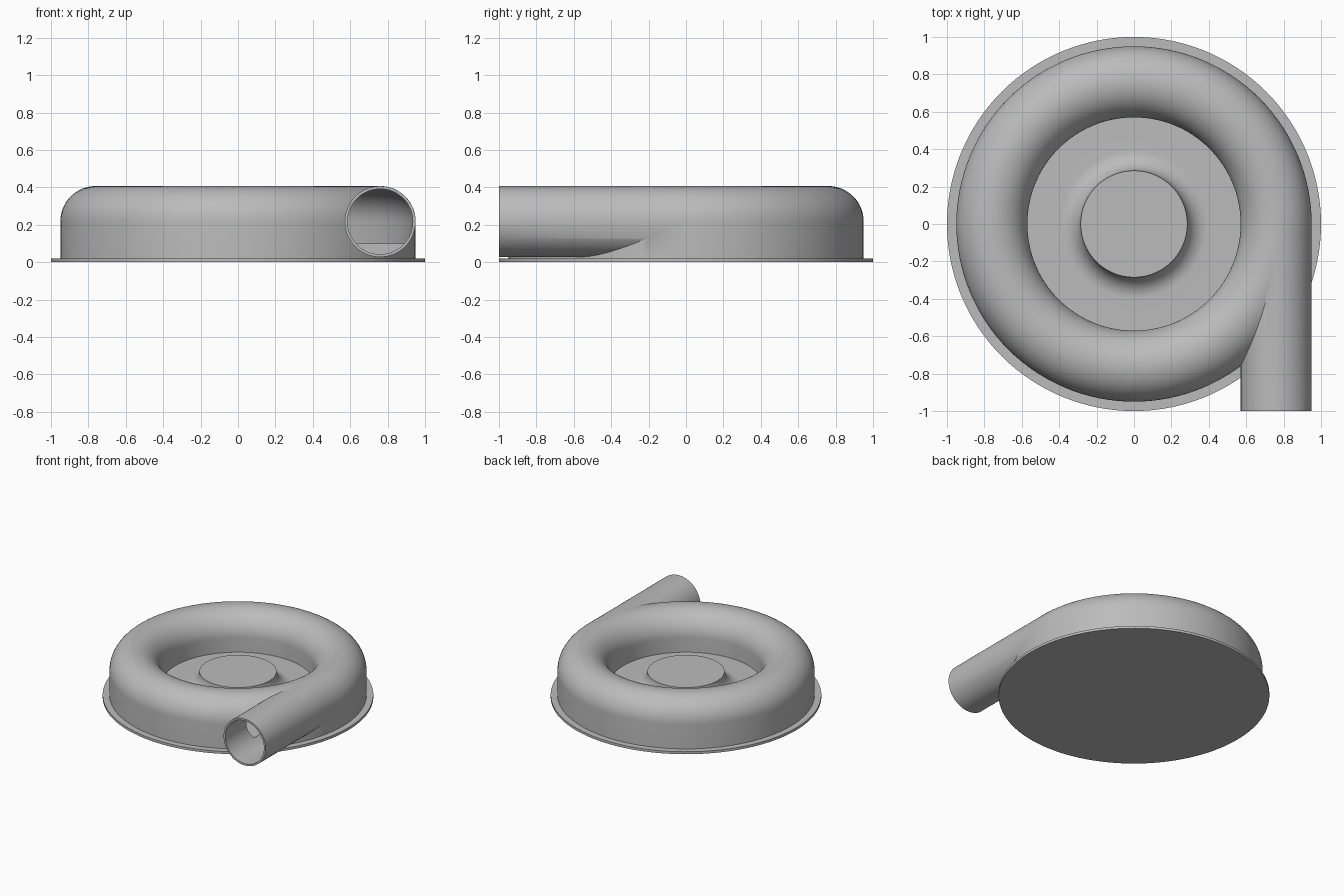
import bpy, bmesh, math
from mathutils import Matrix

if "Cube" in bpy.data.objects:
    bpy.data.objects.remove(bpy.data.objects["Cube"])

RING, TUBE, WALL, MID, FLOOR = 0.76, 0.19, 0.015, 0.217, 0.10

grey = bpy.data.materials.new("light_grey")
grey.use_nodes = True
grey.diffuse_color = (0.5, 0.5, 0.5, 1)
grey.node_tree.nodes["Principled BSDF"].inputs["Base Color"].default_value = (0.5, 0.5, 0.5, 1)


def add_object(name, bm):
    bmesh.ops.recalc_face_normals(bm, faces=bm.faces[:])
    mesh = bpy.data.meshes.new(name)
    bm.to_mesh(mesh)
    bm.free()
    obj = bpy.data.objects.new(name, mesh)
    obj.data.materials.append(grey)
    bpy.context.collection.objects.link(obj)
    return obj


def arc(cx, cz, r, start, end, steps=24):
    angles = [math.radians(start + (end - start) * i / steps) for i in range(steps + 1)]
    return [(cx + r * math.cos(a), cz + r * math.sin(a)) for a in angles]


def lathe(name, profile, closed=False, steps=128):
    bm = bmesh.new()
    verts = [bm.verts.new((r, 0, z)) for r, z in profile]
    edges = [bm.edges.new(pair) for pair in zip(verts, verts[1:])]
    if closed:
        edges.append(bm.edges.new((verts[-1], verts[0])))
    bmesh.ops.spin(bm, geom=verts + edges, cent=(0, 0, 0), axis=(0, 0, 1),
                   angle=2 * math.pi, steps=steps, use_merge=True)
    bmesh.ops.remove_doubles(bm, verts=bm.verts[:], dist=0.0001)
    return add_object(name, bm)


def rod(name, radius, y0, y1):
    bm = bmesh.new()
    place = Matrix.Translation((RING, (y0 + y1) / 2, MID)) @ Matrix.Rotation(math.pi / 2, 4, "X")
    bmesh.ops.create_cone(bm, cap_ends=True, segments=64, radius1=radius, radius2=radius,
                          depth=y1 - y0, matrix=place)
    return add_object(name, bm)


def combine(target, other, operation):
    mod = target.modifiers.new(operation.lower(), "BOOLEAN")
    mod.operation, mod.solver, mod.object = operation, "EXACT", other
    bpy.context.view_layer.objects.active = target
    bpy.ops.object.modifier_apply(modifier=mod.name)
    bpy.data.objects.remove(other)


# Flange, round-topped ring, recessed floor and flared hub in one turned profile
flare = 0.11
profile = [(0, 0), (1, 0), (1, 0.02), (RING + TUBE, 0.02)]
profile += arc(RING, MID, TUBE, 0, 180, 32)
profile += [(RING - TUBE, FLOOR)]
profile += arc(0.285 + flare, FLOOR + flare, flare, 270, 180, 16)
profile += [(0, FLOOR + flare)]
housing = lathe("spiral_housing", profile)

# Tangential outlet pipe
combine(housing, rod("outlet_pipe", TUBE - 0.0005, -1, -0.002), "UNION")

# Hollow channel inside the ring, opened through the pipe
bore = TUBE - WALL
channel = [(RING + bore, FLOOR)] + arc(RING, MID, bore, 0, 180) + [(RING - bore, FLOOR)]
combine(housing, lathe("channel_cutter", channel, closed=True), "DIFFERENCE")
combine(housing, rod("bore_cutter", bore - 0.0005, -1.05, -0.004), "DIFFERENCE")

# Smooth shading with sharp rims
bpy.ops.object.select_all(action="DESELECT")
housing.select_set(True)
bpy.context.view_layer.objects.active = housing
bpy.ops.object.shade_smooth_by_angle(angle=math.radians(30))
